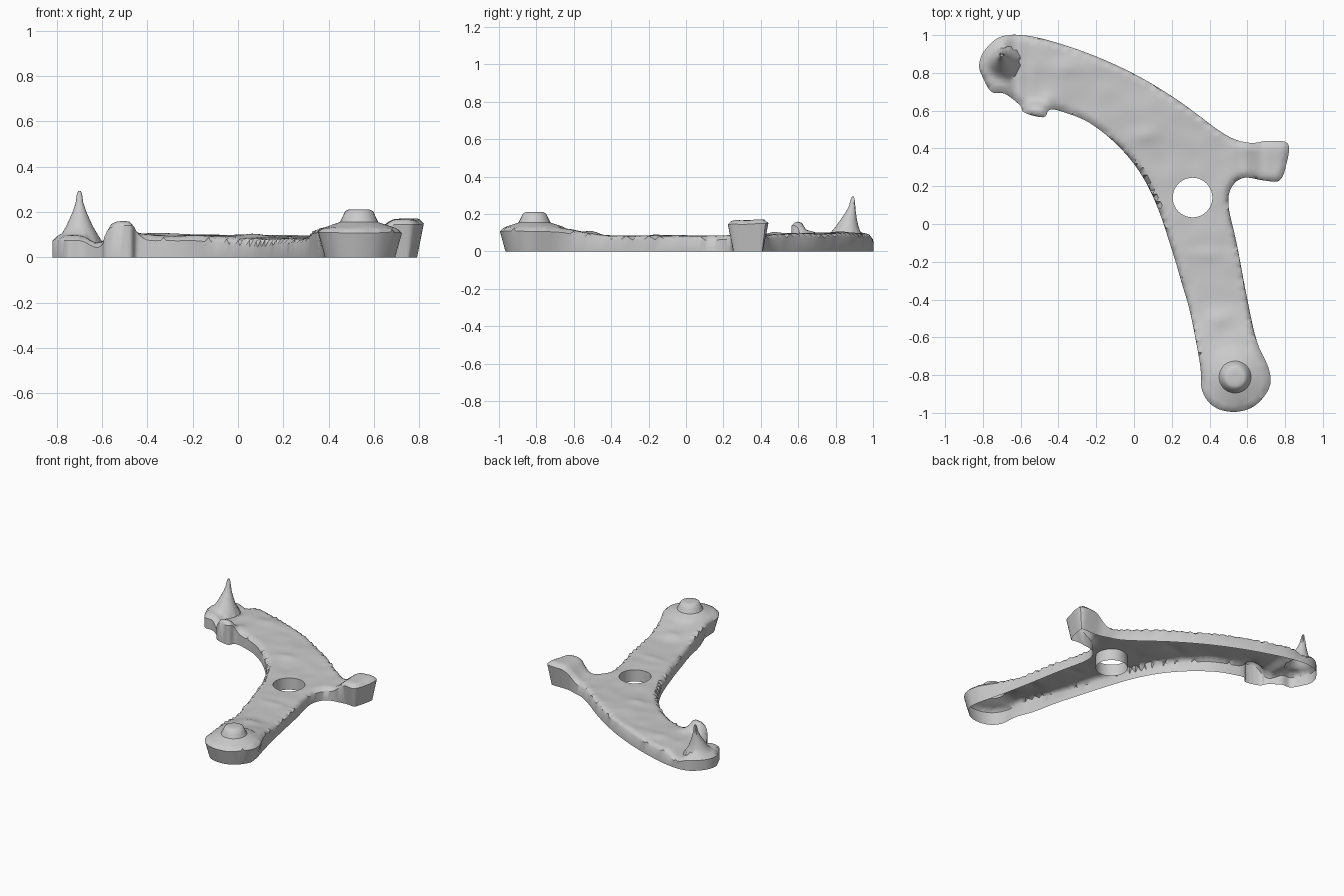
import bpy, bmesh, math
from mathutils import Vector, noise
from mathutils.geometry import delaunay_2d_cdt

if "Cube" in bpy.data.objects:
    bpy.data.objects.remove(bpy.data.objects["Cube"])

STEP = 0.02
HOLE, HOLE_R = Vector((0.31, 0.14)), 0.105

# Plan outline of the arm, clockwise from the back left end
outline_pts = [
    (-.695, .995), (-.525, .99), (-.26, .91), (0, .795), (.24, .65), (.48, .475),
    (.61, .43), (.71, .44), (.815, .425), (.805, .31), (.77, .23), (.69, .23),
    (.585, .245), (.52, .2), (.5, .1), (.545, -.11), (.6, -.4), (.65, -.62),
    (.715, -.77), (.715, -.87), (.635, -.965), (.525, -.995), (.42, -.965),
    (.36, -.88), (.35, -.745), (.30, -.48), (.255, -.32), (.2, -.135), (.12, .1),
    (.03, .275), (-.09, .42), (-.235, .535), (-.365, .59), (-.445, .605),
    (-.48, .565), (-.58, .59), (-.605, .63), (-.685, .69), (-.755, .70),
    (-.80, .775), (-.82, .84), (-.79, .92)]

# Turned features as rings: centre x, centre y, radius, height
spike = [(-.70, .855, .078, .105), (-.70, .862, .06, .135), (-.70, .870, .044, .17),
         (-.70, .880, .029, .205), (-.70, .887, .017, .24), (-.70, .892, .012, .275),
         (-.70, .893, .006, .293)]
front_boss = [(.535, -.81, r, z) for r, z in
              ((.15, .133), (.115, .145), (.085, .155), (.075, .175),
               (.062, .203), (.048, .21), (.02, .21))]


def smooth_loop(pts, n=5):
    """Closed Catmull-Rom curve through the points."""
    pts = [Vector(p) for p in pts]
    out = []
    for i in range(len(pts)):
        a, b, c, d = (pts[(i + k) % len(pts)] for k in (-1, 0, 1, 2))
        for j in range(n):
            t = j / n
            out.append(0.5 * (2 * b + (c - a) * t + (2 * a - 5 * b + 4 * c - d) * t * t
                              + (3 * b - a - 3 * c + d) * t ** 3))
    return out


def circle(cx, cy, r, n):
    return [Vector((cx + r * math.cos(2 * math.pi * i / n),
                    cy + r * math.sin(2 * math.pi * i / n))) for i in range(n)]


def ramp(v, a, b):
    t = min(max((v - a) / (b - a), 0), 1)
    return t * t * (3 - 2 * t)


def bump(p, x, y, sx, sy):
    return math.exp(-((p.x - x) / sx) ** 2 - ((p.y - y) / sy) ** 2)


loop = smooth_loop(outline_pts)


def nearest(p):
    return min(range(len(loop)), key=lambda i: (loop[i] - p).length_squared)


def inside(p):
    res = False
    for a, b in zip(loop, loop[1:] + loop[:1]):
        if (a.y > p.y) != (b.y > p.y) and p.x < a.x + (p.y - a.y) * (b.x - a.x) / (b.y - a.y):
            res = not res
    return res


def height(p, dist):
    """Height of the pressed top skin."""
    z = 0.085 + 0.012 * ramp(p.y, .3, .6)
    z += 0.045 * ramp(-p.y, .38, .75)                              # rise to front end
    z += 0.082 * ramp(p.x, .56, .70) * ramp(p.y, 0, .2)            # side knob
    z -= 0.035 * bump(p, -.62, .8, .05, .5)                        # dip before spike
    z += 0.065 * ramp(bump(p, -.515, .575, .085, .06), .05, .7)    # lug
    z += 0.015 * bump(p, -.46, .66, .04, .03)
    z += 0.010 * bump(p, -.35, .83, .25, .05)                      # shallow ridge
    z += 0.012 * bump(p, .06, .47, .07, .04)
    z += 0.010 * bump(p, .46, -.5, .06, .04) + 0.007 * bump(p, .38, -.16, .12, .03)
    z += 0.005 * noise.noise(Vector((p.x * 9, p.y * 9, 0)))
    drop = 0.022 + 0.02 * bump(p, .08, .2, .15, .25)
    return z - drop * (1 - min(dist / 0.035, 1)) ** 2              # rounded rim


# Points: outline, hole, feature rings, then a filling grid
pts, fixed = list(loop), {}
hole = circle(HOLE.x, HOLE.y, HOLE_R, 40)
pts += hole
n, m = len(loop), len(hole)
edges = [(i, (i + 1) % n) for i in range(n)] + [(n + i, n + (i + 1) % m) for i in range(m)]
for cx, cy, r, z in spike + front_boss:
    for p in circle(cx, cy, r, 28 if r > .02 else 12):
        fixed[len(pts)] = z
        pts.append(p)
blocked = [(Vector(f[0][:2]), f[0][2] + .008) for f in (spike, front_boss)]
blocked.append((HOLE, HOLE_R + .01))
for i in range(-42, 43):
    for j in range(-50, 51):
        p = Vector(((i + 0.5 * (j % 2)) * STEP, j * STEP))
        if any((p - c).length < r for c, r in blocked) or not inside(p):
            continue
        if (loop[nearest(p)] - p).length > 0.012:
            pts.append(p)

verts, _, faces, orig, _, _ = delaunay_2d_cdt(pts, edges, [], 0, 1e-6)

# Top skin
bm = bmesh.new()
bverts = []
for v, o in zip(verts, orig):
    z = next((fixed[k] for k in o if k in fixed), None)
    if z is None:
        z = height(v, (loop[nearest(v)] - v).length)
    bverts.append(bm.verts.new((v.x, v.y, z)))
for f in faces:
    c = sum((verts[i] for i in f), Vector((0, 0))) / len(f)
    if inside(c) and (c - HOLE).length < HOLE_R * .997:
        continue
    if inside(c):
        bm.faces.new([bverts[i] for i in f])
bmesh.ops.delete(bm, geom=[v for v in bm.verts if not v.link_faces], context='VERTS')

# Side walls and hole wall, open underneath, drawn in below the front end and knob
rim = [e for e in bm.edges if e.is_boundary]
new = bmesh.ops.extrude_edge_only(bm, edges=rim)['geom']
for v in (g for g in new if isinstance(g, bmesh.types.BMVert)):
    p = v.co.xy
    if (p - HOLE).length > HOLE_R + .005:
        k = nearest(p)
        t = (loop[(k + 1) % n] - loop[k - 1]).normalized()
        inset = 0.03 * max(ramp(-p.y, .6, .8), ramp(p.x, .58, .7) * ramp(p.y, 0, .2))
        v.co.x += t.y * inset
        v.co.y -= t.x * inset
    v.co.z = 0
bmesh.ops.recalc_face_normals(bm, faces=bm.faces)
if sum(f.normal.z * f.calc_area() for f in bm.faces) < 0:
    bmesh.ops.reverse_faces(bm, faces=bm.faces)

mesh = bpy.data.meshes.new("control_arm_shell")
bm.to_mesh(mesh)
bm.free()
arm = bpy.data.objects.new("control_arm_shell", mesh)
bpy.context.collection.objects.link(arm)
bpy.context.view_layer.objects.active = arm
arm.select_set(True)
bpy.ops.object.shade_smooth_by_angle(angle=math.radians(40))
